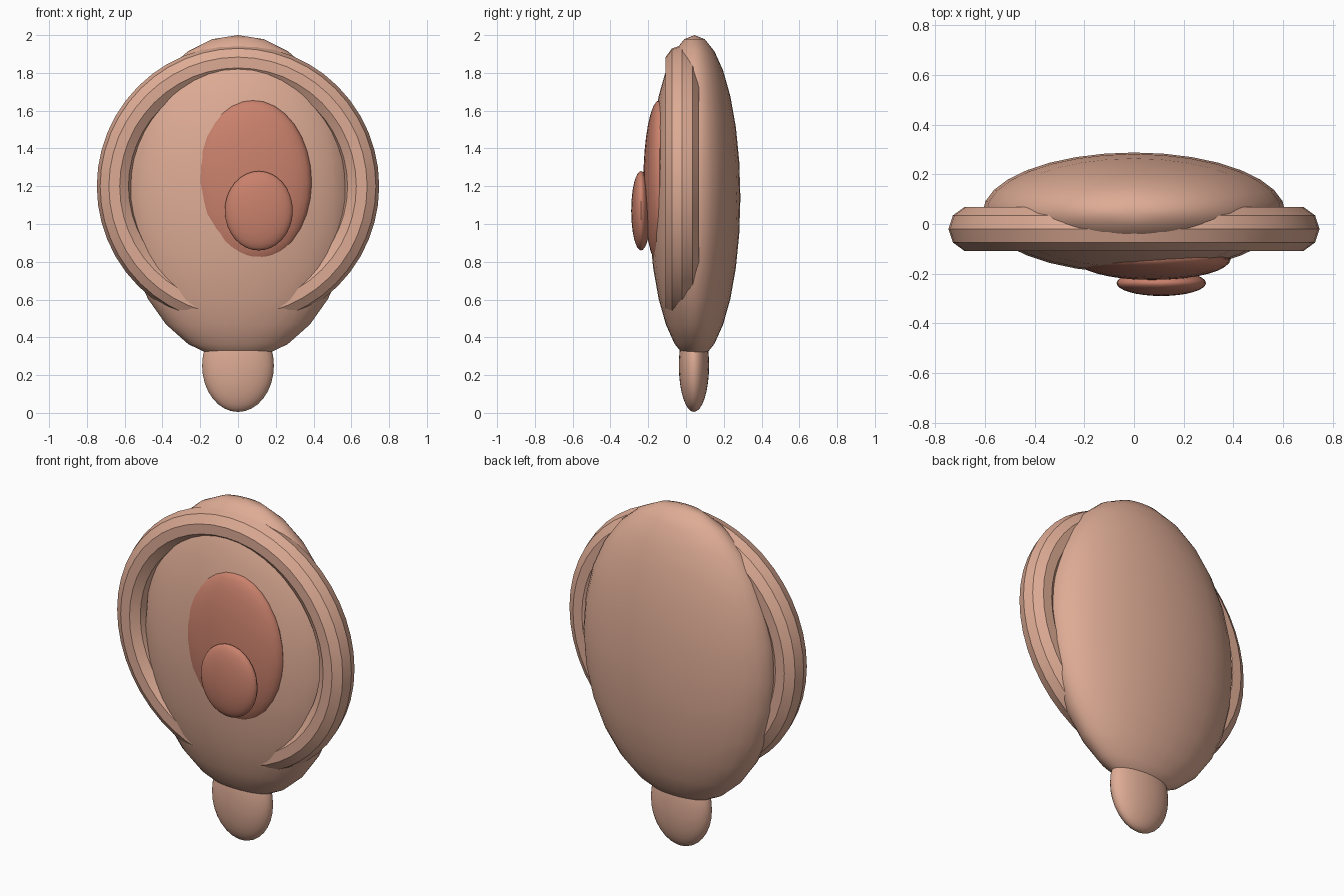
import bpy
import math

cube = bpy.data.objects.get("Cube")
if cube:
    bpy.data.objects.remove(cube, do_unlink=True)


def make_material(name, rgb):
    mat = bpy.data.materials.new(name)
    mat.use_nodes = True
    color = (*rgb, 1.0)
    mat.diffuse_color = color
    bsdf = mat.node_tree.nodes["Principled BSDF"]
    bsdf.inputs["Base Color"].default_value = color
    bsdf.inputs["Roughness"].default_value = 0.6
    return mat


def finish(name, mat, angle=35):
    obj = bpy.context.object
    obj.name = name
    obj.data.materials.append(mat)
    bpy.ops.object.transform_apply(location=False, rotation=True, scale=True)
    bpy.ops.object.shade_smooth_by_angle(angle=math.radians(angle))
    return obj


def ellipsoid(name, center, radii, mat, segments=32, rings=16):
    bpy.ops.mesh.primitive_uv_sphere_add(
        segments=segments, ring_count=rings, radius=1, location=center)
    bpy.context.object.scale = radii
    return finish(name, mat)


skin = make_material("skin", (0.73, 0.41, 0.30))
inner_skin = make_material("inner_skin", (0.59, 0.22, 0.15))

# Flattened main shell and the lobe hanging below it
ellipsoid("ear_body", (0, 0.045, 1.14), (0.61, 0.243, 0.86), skin, 32, 14)
ellipsoid("ear_lobe", (0, 0.042, 0.25), (0.19, 0.08, 0.245), skin)

# Faceted ring standing upright around the shell
bpy.ops.mesh.primitive_torus_add(
    major_segments=48, minor_segments=10, major_radius=0.655,
    minor_radius=0.0925, location=(0, -0.02, 1.2),
    rotation=(math.radians(90), 0, 0))
finish("outer_rim", skin, 30)

# Darker inner hollow and the small flap in front of it
ellipsoid("inner_hollow", (0.076, -0.14, 1.22), (0.314, 0.086, 0.436), inner_skin)
ellipsoid("front_flap", (0.11, -0.238, 1.07), (0.18, 0.052, 0.21), inner_skin)
